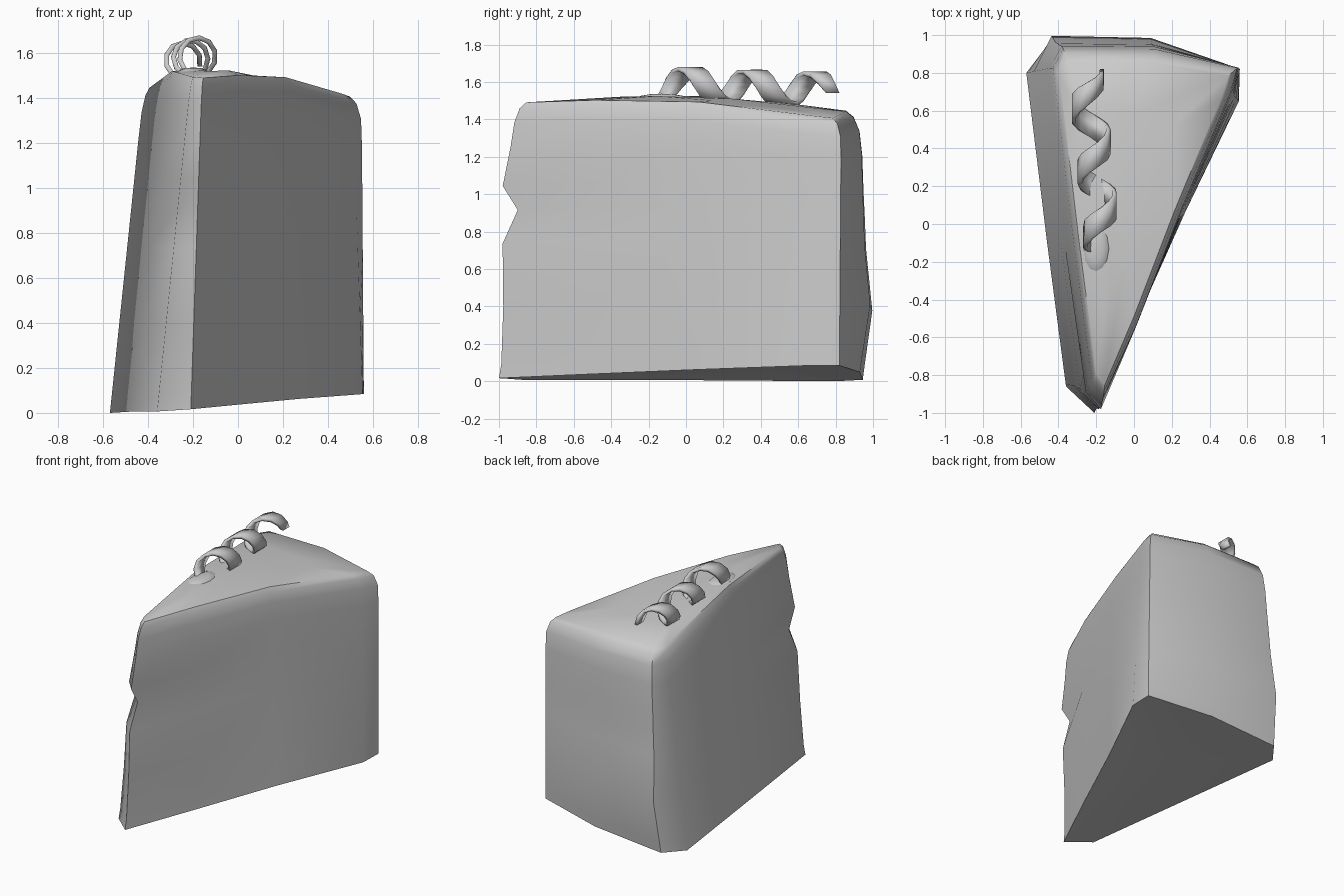
import bpy, bmesh, math
from mathutils import Vector

if "Cube" in bpy.data.objects:
    bpy.data.objects.remove(bpy.data.objects["Cube"])

BOTTOM = [(-.21, -1.0), (.02, -.5), (.27, .06), (.555, .65), (.56, .82),
          (.08, .93), (-.46, .945), (-.57, .8), (-.46, -.1), (-.36, -.86)]
TOP = [(-.16, -.95), (.01, -.55), (.24, .05), (.51, .70), (.55, .83),
       (.11, .93), (-.37, .93), (-.42, .83), (-.31, -.1), (-.21, -.88)]
CENTRE = Vector((-.1, .25))
# height fraction, scale about centre, tip y offset, back y offset
LEVELS = [(0, 1, 0, 0), (.05, 1, .01, .01), (.26, 1, .01, .055), (.49, 1, -.005, .025),
          (.61, 1, .07, .02), (.70, 1, -.015, .015), (.84, 1, .02, .01),
          (.93, .995, .03, 0), (.98, .965, .02, -.01), (1, .92, .0, -.02)]


def top_z(x, y):
    return 1.53 - .10 * max(x + .1, 0) - .08 * max(y, 0) - .06 * max(-y - .2, 0) - .12 * max(-x - .22, 0)


def bottom_z(x, y):
    return .042 + .075 * x - .01 * max(-y, 0)


def finish(bm, name, angle):
    bmesh.ops.recalc_face_normals(bm, faces=bm.faces)
    me = bpy.data.meshes.new(name)
    bm.to_mesh(me)
    bm.free()
    ob = bpy.data.objects.new(name, me)
    bpy.context.collection.objects.link(ob)
    bpy.ops.object.select_all(action='DESELECT')
    ob.select_set(True)
    bpy.context.view_layer.objects.active = ob
    bpy.ops.object.shade_smooth_by_angle(angle=math.radians(angle))
    return ob


def bridge(bm, a, b):
    n = len(a)
    for i in range(n):
        bm.faces.new((a[i], a[(i + 1) % n], b[(i + 1) % n], b[i]))


# Cake wedge: stacked triangular outlines, leaning left wall, uneven tip
bm = bmesh.new()
rings = []
for t, scale, tip, back in LEVELS:
    ring = []
    for i, (b, u) in enumerate(zip(BOTTOM, TOP)):
        p = Vector(b).lerp(Vector(u), t)
        p = CENTRE + (p - CENTRE) * scale
        if i in (0, 9):
            p.y += tip
        elif i in (5, 6):
            p.y += back
        z0, z1 = bottom_z(*p), top_z(*p)
        ring.append(bm.verts.new((p.x, p.y, max(0, z0 + (z1 - z0) * t))))
    rings.append(ring)
for a, b in zip(rings, rings[1:]):
    bridge(bm, a, b)


# Gently domed top and slightly recessed underside
def cap(outer, zfun, lift):
    inner = []
    for v in outer:
        p = CENTRE + (v.co.xy - CENTRE) * .55
        inner.append(bm.verts.new((p.x, p.y, zfun(*p) + lift)))
    bridge(bm, outer, inner)
    c = bm.verts.new((CENTRE.x, CENTRE.y, zfun(*CENTRE) + lift))
    for i in range(len(inner)):
        bm.faces.new((inner[i], inner[(i + 1) % len(inner)], c))


cap(rings[-1], top_z, 0)
cap(rings[0], bottom_z, .015)
finish(bm, "cake_slice", 50)

# Curl on top: helical ribbon tapering at both ends
bm = bmesh.new()
pairs = []
N = 30
for k in range(N + 1):
    f = k / N
    turn = -.56 + f * 2.84
    a = turn * 2 * math.pi
    y = .02 + .335 * turn
    cx, cz = -.175 - .1 * max(y, 0), 1.585 - .035 * max(y, 0)
    w = .065 * min(1, .35 + 5 * f, .55 + 4 * (1 - f))
    r = .085
    pairs.append([bm.verts.new((cx + r * math.sin(a), y + s * w, cz + r * math.cos(a)))
                  for s in (-1, 1)])
for p, q in zip(pairs, pairs[1:]):
    bm.faces.new((p[0], p[1], q[1], q[0]))
curl = finish(bm, "curl_topping", 50)
mod = curl.modifiers.new("thickness", 'SOLIDIFY')
mod.thickness = .022
mod.offset = 0

# Icing mound where the curl's first loop meets the cake
bm = bmesh.new()
bmesh.ops.create_uvsphere(bm, u_segments=12, v_segments=6, radius=1)
for v in bm.verts:
    v.co = Vector((-.2 + v.co.x * .07, -.13 + v.co.y * .13, 1.515 + v.co.z * .022))
finish(bm, "curl_base", 60)
